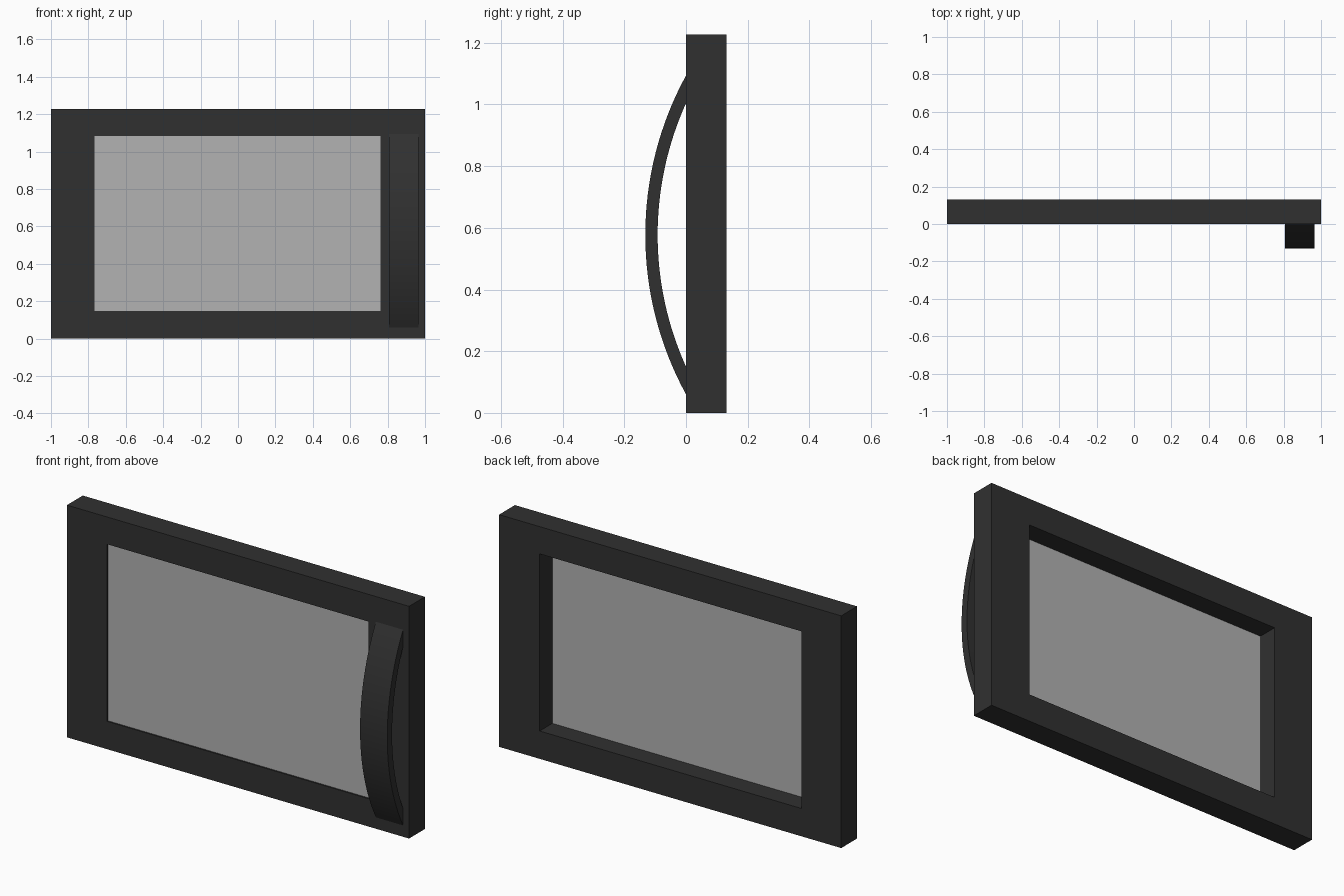
import bpy, bmesh, math

if "Cube" in bpy.data.objects:
    bpy.data.objects.remove(bpy.data.objects["Cube"])


def material(name, rgba):
    m = bpy.data.materials.new(name)
    m.diffuse_color = rgba
    m.use_nodes = True
    m.node_tree.nodes["Principled BSDF"].inputs["Base Color"].default_value = m.diffuse_color
    return m


def finish(bm, name, mat):
    bmesh.ops.recalc_face_normals(bm, faces=bm.faces[:])
    mesh = bpy.data.meshes.new(name)
    bm.to_mesh(mesh)
    bm.free()
    mesh.materials.append(mat)
    obj = bpy.data.objects.new(name, mesh)
    bpy.context.collection.objects.link(obj)
    return obj


def extrude(bm, faces, vec):
    geom = bmesh.ops.extrude_face_region(bm, geom=faces)["geom"]
    verts = [g for g in geom if isinstance(g, bmesh.types.BMVert)]
    bmesh.ops.translate(bm, verts=verts, vec=vec)


def rect(bm, x0, x1, z0, z1, y):
    return [bm.verts.new((x, y, z))
            for x, z in ((x0, z0), (x1, z0), (x1, z1), (x0, z1))]


dark = material("dark_enamel", (0.03, 0.03, 0.03, 1.0))
glass = material("clear_glass", (0.445, 0.445, 0.445, 0.4))

DEPTH = 0.132
opening = (-0.767, 0.763, 0.147, 1.083)

# Door frame: rectangular ring extruded backwards
bm = bmesh.new()
outer = rect(bm, -1, 1, 0, 1.227, 0)
inner = rect(bm, *opening, 0)
ring = [bm.faces.new((outer[i], outer[(i + 1) % 4], inner[(i + 1) % 4], inner[i]))
        for i in range(4)]
extrude(bm, ring, (0, DEPTH, 0))
finish(bm, "door_frame", dark)

# Window pane, set just behind the front face
bm = bmesh.new()
pane = bm.faces.new(rect(bm, *opening, 0.008))
extrude(bm, [pane], (0, 0.018, 0))
finish(bm, "window_pane", glass)

# Bowed handle: concentric arc band, both ends cut flush with the door face
R_OUT, R_IN, SEG = 1.078, 1.038, 32
CY, CZ = R_OUT - DEPTH, 0.577
bm = bmesh.new()


def arc(radius):
    half = math.acos(CY / radius)
    angles = [half * (2 * i / SEG - 1) for i in range(SEG + 1)]
    return [bm.verts.new((0.806, CY - radius * math.cos(a), CZ + radius * math.sin(a)))
            for a in angles]


a, b = arc(R_OUT), arc(R_IN)
band = [bm.faces.new((a[i], a[i + 1], b[i + 1], b[i])) for i in range(SEG)]
extrude(bm, band, (0.159, 0, 0))
handle = finish(bm, "door_handle", dark)
bpy.context.view_layer.objects.active = handle
handle.select_set(True)
bpy.ops.object.shade_smooth_by_angle(angle=math.radians(20))
